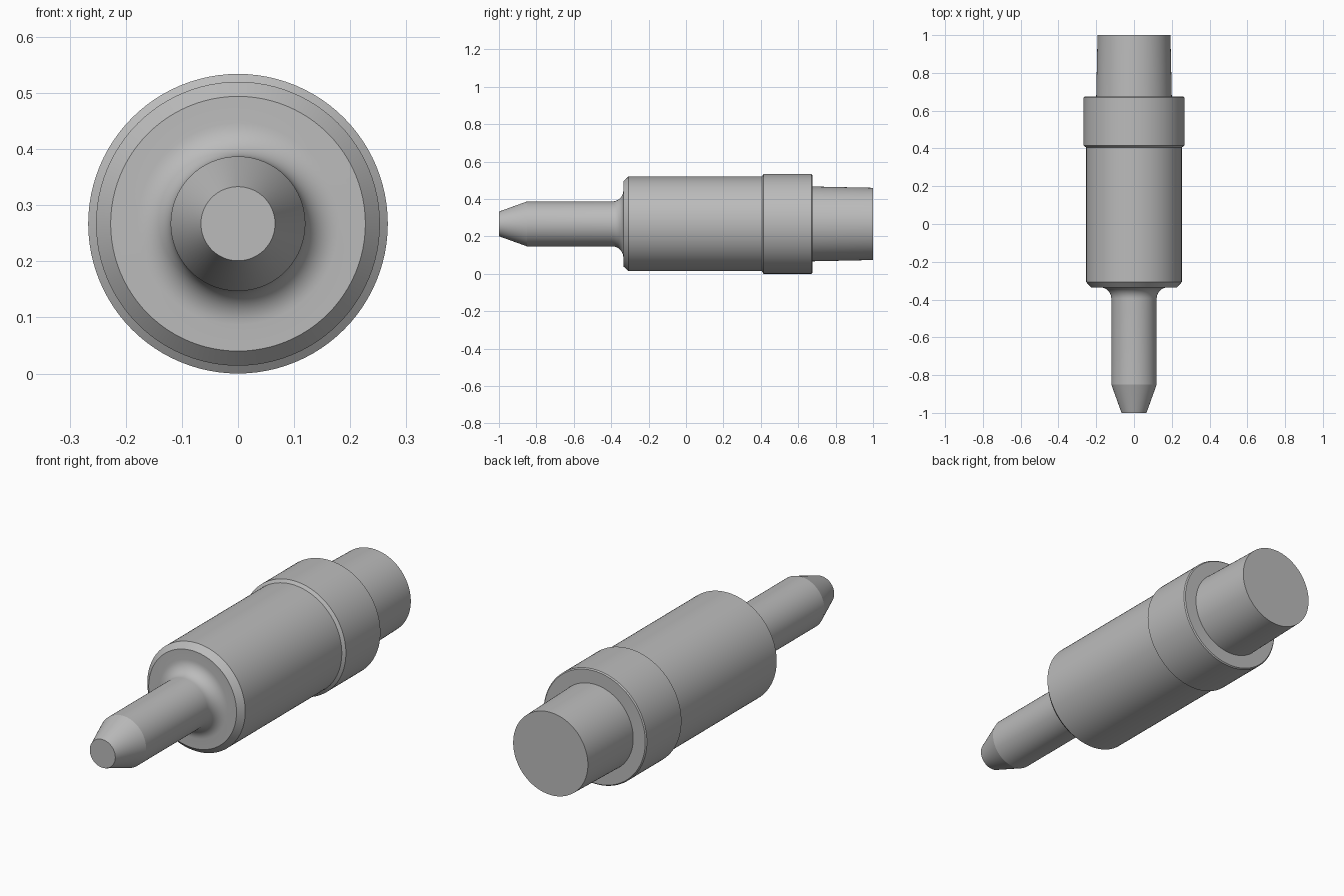
import bpy
import bmesh
from math import pi, sin, cos, radians
from mathutils import Matrix, Vector

cube = bpy.data.objects.get("Cube")
if cube:
    bpy.data.objects.remove(cube)

AXIS_Z = 0.267
SEGMENTS = 96

metal = bpy.data.materials.new("grey metal")
metal.use_nodes = True
GREY = (0.5, 0.5, 0.5, 1)
metal.diffuse_color = GREY
metal.node_tree.nodes["Principled BSDF"].inputs["Base Color"].default_value = GREY


def lathe(name, profile):
    """Revolve (y, radius) points around the long axis; radius 0 closes an end."""
    bm = bmesh.new()
    verts = [bm.verts.new((r, y, 0)) for y, r in profile]
    edges = [bm.edges.new(pair) for pair in zip(verts, verts[1:])]
    bmesh.ops.spin(bm, geom=verts + edges, cent=(0, 0, 0), axis=(0, 1, 0),
                   angle=2 * pi, steps=SEGMENTS)
    bmesh.ops.remove_doubles(bm, verts=bm.verts, dist=0.0001)
    bmesh.ops.recalc_face_normals(bm, faces=bm.faces)
    # Open shells: make every face point away from the part's core
    core = Vector((0, (profile[0][0] + profile[-1][0]) / 2, 0))
    if sum(f.normal.dot(f.calc_center_median() - core) * f.calc_area()
           for f in bm.faces) < 0:
        bmesh.ops.reverse_faces(bm, faces=bm.faces)
    bmesh.ops.transform(bm, matrix=Matrix.Translation((0, 0, AXIS_Z)), verts=bm.verts)
    mesh = bpy.data.meshes.new(name)
    bm.to_mesh(mesh)
    bm.free()
    mesh.materials.append(metal)
    obj = bpy.data.objects.new(name, mesh)
    bpy.context.collection.objects.link(obj)
    bpy.ops.object.select_all(action="DESELECT")
    obj.select_set(True)
    bpy.context.view_layer.objects.active = obj
    bpy.ops.object.shade_smooth_by_angle(angle=radians(18))


# Tapered plunger pin, flaring through a round fillet into the shoulder
PIN, FACE, FILLET = 0.12, -0.335, 0.06
fillet = [(FACE - FILLET + FILLET * sin(a), PIN + FILLET - FILLET * cos(a))
          for a in (i * pi / 20 for i in range(11))]

# Pin, fillet and chamfered barrel form one continuous skin
lathe("pin_and_barrel", [(-1, 0), (-1, 0.066), (-0.85, PIN)] + fillet
      + [(FACE, 0.227), (-0.308, 0.253), (0.405, 0.253), (0.405, 0)])

# Collar with bevelled rims
lathe("collar", [(0.405, 0), (0.405, 0.253), (0.415, 0.267), (0.67, 0.267),
                 (0.675, 0.262), (0.675, 0)])

# Slightly tapered tail plug
lathe("tail", [(0.675, 0), (0.675, 0.2), (1, 0.193), (1, 0)])
